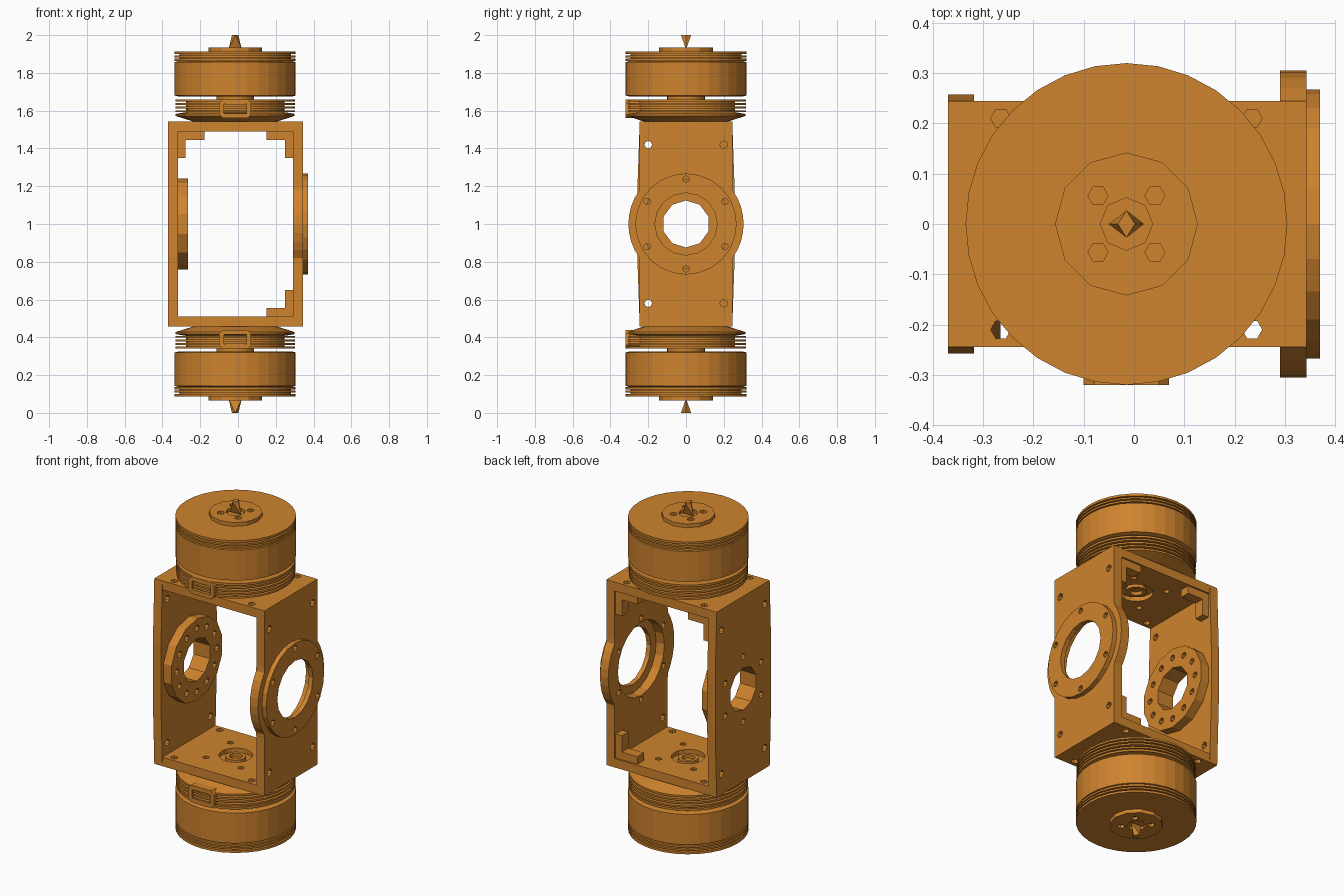
import bpy, bmesh
from math import sin, cos, pi, radians

cube = bpy.data.objects.get("Cube")
if cube:
    bpy.data.objects.remove(cube)

orange = bpy.data.materials.new("orange_metal")
orange.use_nodes = True
COLOUR = (0.62, 0.228, 0.027, 1)
orange.diffuse_color = COLOUR
orange.node_tree.nodes["Principled BSDF"].inputs["Base Color"].default_value = COLOUR

MID = 1.0              # height of the middle of the frame
CX = -0.015            # axis of both motors
DEPTH = 0.245          # half depth of the frame
X0, X1 = -0.37, 0.343  # outer faces of the side plates
INL, INR = -0.318, 0.29
HALF, INNER = 0.542, 0.49


def circle(r, n, u=0, v=0, start=0.0):
    return [(u + r * cos(start + 2 * pi * i / n), v + r * sin(start + 2 * pi * i / n)) for i in range(n)]


def rect(u0, u1, v0, v1):
    return [(u0, v0), (u1, v0), (u1, v1), (u0, v1)]


def prism(bm, outline, lo, hi, axis):
    """Extrude a 2D outline along an axis: x uses (y, z), y uses (x, z), z uses (x, y)."""
    def place(p, d):
        return {"x": (d, *p), "y": (p[0], d, p[1]), "z": (*p, d)}[axis]
    a = [bm.verts.new(place(p, lo)) for p in outline]
    b = [bm.verts.new(place(p, hi)) for p in outline]
    bm.faces.new(a)
    bm.faces.new(b)
    for i in range(len(a)):
        j = (i + 1) % len(a)
        bm.faces.new((a[i], a[j], b[j], b[i]))


def lathe(bm, profile, n, cx):
    """Spin an (r, z) profile about a vertical axis and cap both ends."""
    rings = [[bm.verts.new((*p, z)) for p in circle(r, n, cx)] for r, z in profile]
    for a, b in zip(rings, rings[1:]):
        for i in range(n):
            j = (i + 1) % n
            bm.faces.new((a[i], a[j], b[j], b[i]))
    bm.faces.new(rings[0])
    bm.faces.new(rings[-1])


def finish(name, bm, side=1):
    """Make an object, mirrored to the lower half when side is -1."""
    for v in bm.verts:
        v.co.z = MID + side * (v.co.z - MID)
    bmesh.ops.recalc_face_normals(bm, faces=bm.faces)
    mesh = bpy.data.meshes.new(name)
    bm.to_mesh(mesh)
    bm.free()
    mesh.materials.append(orange)
    ob = bpy.data.objects.new(name, mesh)
    bpy.context.collection.objects.link(ob)
    return ob


def cut(ob, cutter):
    cutter.hide_render = True
    mod = ob.modifiers.new("holes", "BOOLEAN")
    mod.operation, mod.solver, mod.object = "DIFFERENCE", "EXACT", cutter
    bpy.context.view_layer.objects.active = ob
    bpy.ops.object.modifier_apply(modifier=mod.name)
    bpy.data.objects.remove(cutter)


def part(name, outline, lo, hi, axis, holes=(), side=1):
    """A plate with holes, each hole an (outline, lo, hi)."""
    bm = bmesh.new()
    prism(bm, outline, lo, hi, axis)
    ob = finish(name, bm, side)
    if holes:
        bm = bmesh.new()
        for shape, a, b in holes:
            prism(bm, shape, a, b, axis)
        cut(ob, finish("cutter", bm, side))
    return ob


def hole_ring(count, dist, r, lo, hi, start=pi / 2):
    return [(circle(r, 8, u, v), lo, hi) for u, v in circle(dist, count, 0, MID, start)]


# Screw holes in the corners of both side plates
def corners(lo, hi):
    return [(circle(0.02, 8, y, MID + z), lo, hi) for y in (-0.2, 0.2) for z in (-0.42, 0.42)]


# Left plate: straight plate with a round bulge on each edge
arc = [radians(a) for a in range(-36, 37, 9)]
bulge = [(0.305 * cos(a), MID + 0.305 * sin(a)) for a in arc]
half = [(DEPTH, MID - HALF), (DEPTH, MID - 0.21), *bulge, (DEPTH, MID + 0.21), (DEPTH, MID + HALF)]
outline = half + [(-y, z) for y, z in reversed(half)]
part("left_plate", outline, INR, X1, "x",
     [(circle(0.215, 20, 0, MID), 0.2, 0.4)] + corners(0.2, 0.4)
     + hole_ring(6, 0.238, 0.017, 0.2, 0.4))

# Outer bearing ring on the left plate
part("left_ring", circle(0.268, 24, 0, MID), X1, 0.37, "x",
     [(circle(0.165, 16, 0, MID), 0.2, 0.5)] + hole_ring(6, 0.238, 0.017, 0.2, 0.5))

# Right plate with gently swollen edges, and the thick disc inside it
half = [(DEPTH, MID - HALF), (0.258, MID - 0.17), (0.258, MID + 0.17), (DEPTH, MID + HALF)]
outline = half + [(-y, z) for y, z in reversed(half)]
bore = [(circle(0.125, 10, 0, MID, pi / 10), -0.5, -0.2)]
part("right_plate", outline, X0, INL, "x",
     bore + corners(-0.5, -0.2) + hole_ring(6, 0.19, 0.018, -0.5, -0.2))
part("right_disc", circle(0.24, 14, 0, MID, pi / 14), INL, -0.266, "x",
     bore + hole_ring(12, 0.185, 0.018, -0.5, -0.2))

# End plates between the side plates, with motor screw holes and a stepped recess
for side, label in ((1, "top"), (-1, "bottom")):
    lo, hi = MID + INNER, MID + HALF
    holes = [(circle(0.02, 6, CX + x, y), lo - 0.1, hi + 0.1) for x in (-0.25, 0.25) for y in (-0.21, 0.21)]
    holes += [(circle(0.018, 6, *p), lo - 0.1, hi + 0.1) for p in circle(0.16, 4, CX, 0, pi / 4)]
    holes.append((circle(0.09, 16, CX), lo - 0.1, lo + 0.025))
    part(label + "_plate", rect(INL, INR, -DEPTH, DEPTH), lo, hi, "z", holes, side)
    bm = bmesh.new()
    lathe(bm, [(0.055, lo + 0.03), (0.055, lo + 0.005), (0.035, lo + 0.005), (0.035, lo + 0.03)], 12, CX)
    finish(label + "_bearing", bm, side)

# Stepped corner brackets along the back edge
def bracket(name, wall, sx, side):
    steps = [(0, 0), (0.14, 0), (0.14, -0.045), (0.04, -0.045), (0.04, -0.14), (0, -0.14)]
    shape = [(wall + sx * u, MID + INNER + v) for u, v in steps]
    part(name, shape, 0.175, 0.235, "y", side=side)


bracket("top_left_bracket", INR, -1, 1)
bracket("bottom_left_bracket", INR, -1, -1)
bracket("top_right_bracket", INL, 1, 1)


def disc_stack(z, rim, core, layers):
    """Profile points of thin discs separated by grooves."""
    pts = []
    for a, b in layers:
        pts += [(core, z + a), (rim, z + a), (rim, z + b), (core, z + b)]
    return pts


for side, label in ((1, "upper"), (-1, "lower")):
    # Motor base: flared foot and stacked discs
    bm = bmesh.new()
    profile = [(0.22, MID + HALF), (0.315, 1.572), (0.315, 1.583)]
    profile += disc_stack(1.5, 0.317, 0.26, [(0.092, 0.102), (0.111, 0.121), (0.131, 0.141), (0.148, 0.16)])
    profile += [(0.1, 1.66), (0.1, 1.69)]
    lathe(bm, profile, 32, CX)
    finish(label + "_motor_base", bm, side)

    # Motor can with grooved end rim
    bm = bmesh.new()
    profile = [(0.3, 1.675), (0.32, 1.68), (0.32, 1.857)]
    profile += disc_stack(1.8, 0.32, 0.295, [(0.064, 0.075), (0.082, 0.092), (0.1, 0.113)])
    lathe(bm, profile, 32, CX)
    finish(label + "_motor_can", bm, side)

    # Cable outlet with chamfered corners
    outlet = [(-0.08, 1.56), (0.05, 1.56), (0.07, 1.58), (0.07, 1.64),
              (0.05, 1.66), (-0.08, 1.66), (-0.1, 1.64), (-0.1, 1.58)]
    part(label + "_cable_outlet", outlet, -0.32, -0.2, "y",
         [(rect(-0.075, 0.045, 1.585, 1.635), -0.35, -0.27)], side)

    # Propeller hub with four screw holes and a central socket
    holes = [(circle(0.02, 6, *p), 1.917, 2.1) for p in circle(0.08, 4, CX, 0, pi / 4)]
    holes.append((circle(0.052, 8, CX), 1.917, 2.1))
    part(label + "_hub", circle(0.142, 12, CX), 1.905, 1.935, "z", holes, side)

    # Faceted shaft tip: an edge along x at the foot, a diamond at the end
    bm = bmesh.new()
    foot = [(CX - 0.035, 0, 1.925), (CX + 0.035, 0, 1.925)]
    tip = [(CX + x, y, 2.0) for x, y in ((0.017, 0), (0, 0.027), (-0.017, 0), (0, -0.027))]
    bmesh.ops.convex_hull(bm, input=[bm.verts.new(p) for p in foot + tip])
    finish(label + "_shaft_tip", bm, side)
